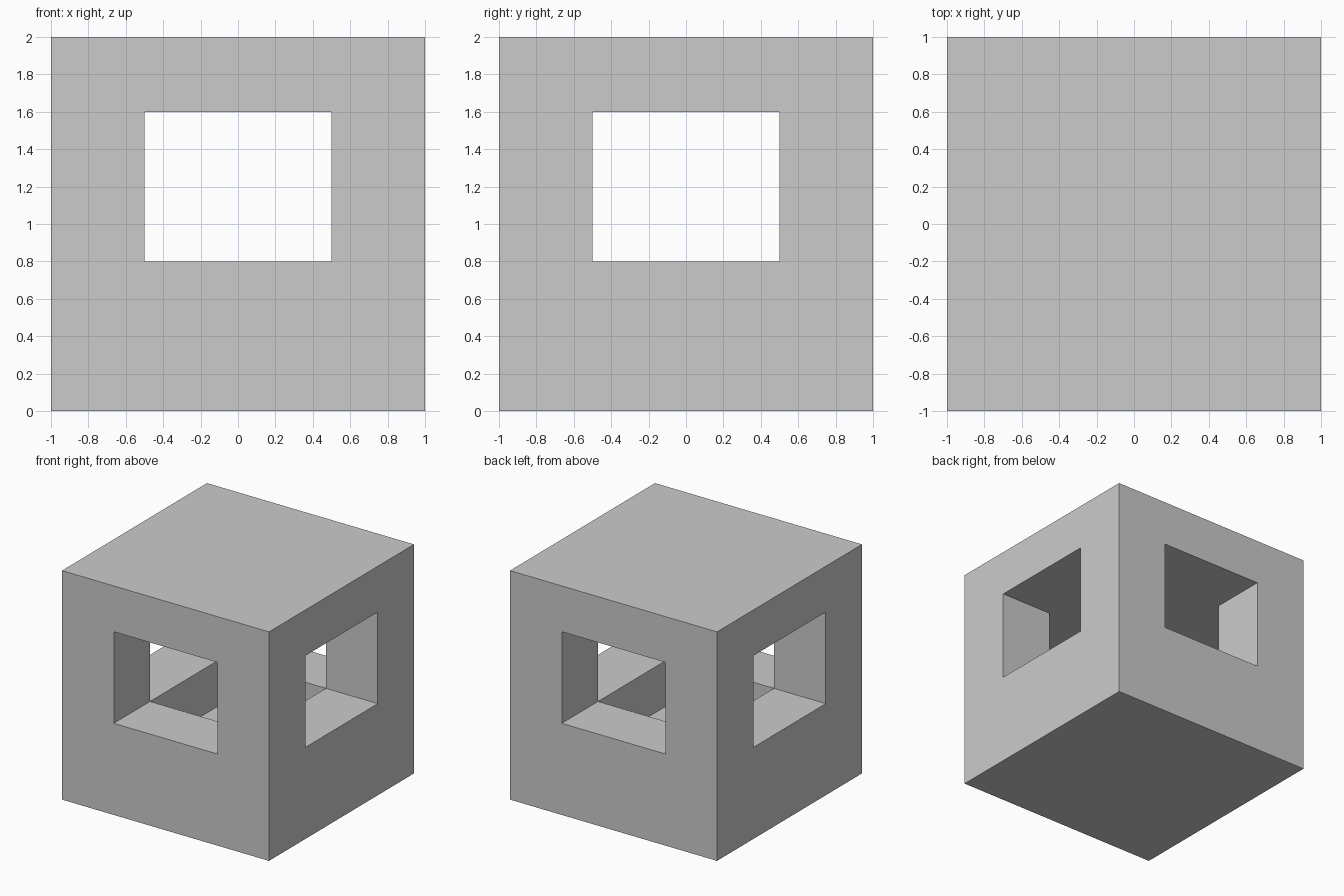
import bpy

if "Cube" in bpy.data.objects:
    bpy.data.objects.remove(bpy.data.objects["Cube"])


def box(name, size, z_min, z_max):
    """Box centred on x and y, spanning z_min to z_max."""
    bpy.ops.mesh.primitive_cube_add(size=1, location=(0, 0, (z_min + z_max) / 2))
    obj = bpy.context.object
    obj.name = name
    obj.scale = (size[0], size[1], z_max - z_min)
    bpy.ops.object.transform_apply(location=True, rotation=False, scale=True)
    return obj


def carve(target, cutter):
    mod = target.modifiers.new("carve_" + cutter.name, 'BOOLEAN')
    mod.operation = 'DIFFERENCE'
    mod.solver = 'EXACT'
    mod.object = cutter
    bpy.context.view_layer.objects.active = target
    bpy.ops.object.modifier_apply(modifier=mod.name)
    bpy.data.objects.remove(cutter, do_unlink=True)


# Solid outer block
block = box("hollow_block", (2, 2), 0, 2)

# Inner chamber, its floor sunk below the window sills
carve(block, box("chamber", (1, 1), 0.4, 1.6))

# Window tunnels through both pairs of walls, flush with the chamber ceiling
carve(block, box("window_front_back", (1, 3), 0.8, 1.6))
carve(block, box("window_sides", (3, 1), 0.8, 1.6))
